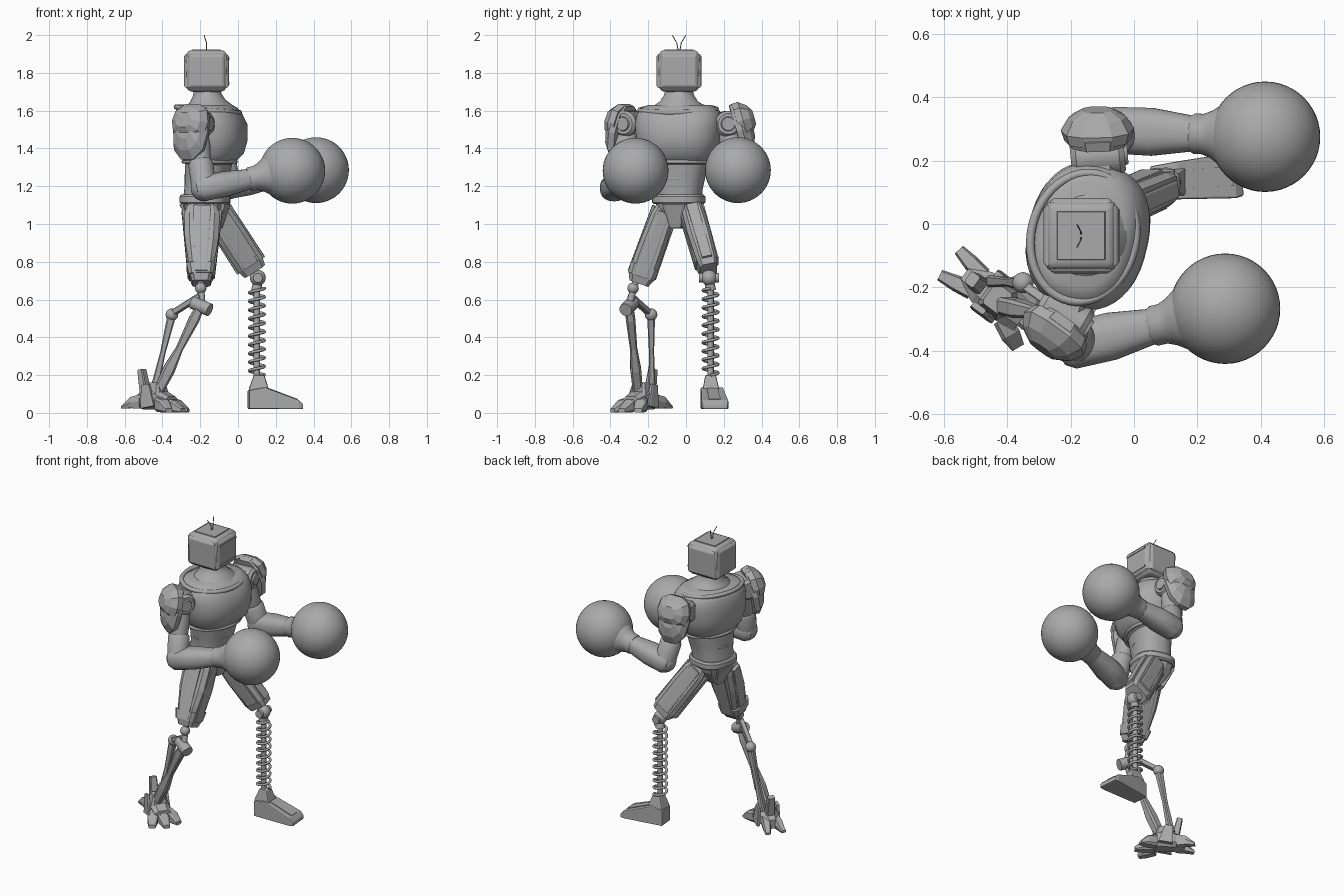
import bpy, bmesh, math
from mathutils import Vector as V

old = bpy.data.objects.get("Cube")
if old:
    bpy.data.objects.remove(old)

GREY = bpy.data.materials.new("plain grey")
GREY.use_nodes = True
GREY.diffuse_color = (0.4, 0.4, 0.4, 1)
GREY.node_tree.nodes["Principled BSDF"].inputs["Base Color"].default_value = (0.4, 0.4, 0.4, 1)

UP, X, FACE = V((0, 0, 1)), V((1, 0, 0)), V((0.97, -0.23, 0))


def finish(name, bm, smooth=True, bevel=0):
    bmesh.ops.recalc_face_normals(bm, faces=bm.faces)
    me = bpy.data.meshes.new(name)
    bm.to_mesh(me)
    bm.free()
    ob = bpy.data.objects.new(name, me)
    bpy.context.collection.objects.link(ob)
    me.materials.append(GREY)
    if bevel:
        mod = ob.modifiers.new("Bevel", 'BEVEL')
        mod.width, mod.segments = bevel, 2
    if smooth:
        bpy.ops.object.select_all(action='DESELECT')
        ob.select_set(True)
        bpy.context.view_layer.objects.active = ob
        bpy.ops.object.shade_smooth_by_angle(angle=math.radians(35))
    return ob


def loft(name, p0, p1, secs, n=32, power=2, hint=X, smooth=True, bevel=0):
    """Skin rings (t, half_a, half_b, offset along hint) on the line p0-p1."""
    p0, p1 = V(p0), V(p1)
    d = (p1 - p0).normalized()
    a = (V(hint) - d * d.dot(V(hint))).normalized()
    b = d.cross(a)
    bm, rings = bmesh.new(), []
    for t, ra, rb, *off in secs:
        c = p0.lerp(p1, t) + a * (off[0] if off else 0)
        ring = []
        for i in range(n):
            w = (i + 0.5) * math.tau / n
            u, v = (math.copysign(abs(q) ** (2 / power), q) for q in (math.cos(w), math.sin(w)))
            ring.append(bm.verts.new(c + a * u * ra + b * v * rb))
        rings.append(ring)
    for r, s in zip(rings, rings[1:]):
        for i in range(n):
            j = (i + 1) % n
            bm.faces.new((r[i], r[j], s[j], s[i]))
    bm.faces.new(rings[0])
    bm.faces.new(rings[-1])
    return finish(name, bm, smooth, bevel)


def rod(name, p0, p1, r, r2=None, n=16):
    return loft(name, p0, p1, [(0, r, r), (1, r2 or r, r2 or r)], n, hint=(0.3, 0.5, 0.2))


def block(name, p0, p1, a, b, a2=None, b2=None, hint=X, n=8, bevel=0):
    """Chamfered (n=8) or square (n=4) bar."""
    return loft(name, p0, p1, [(0, a, b), (1, a2 or a, b2 or b)], n, 6 if n == 8 else 200, hint, False, bevel)


def ball(name, c, r):
    bm = bmesh.new()
    bmesh.ops.create_uvsphere(bm, u_segments=48, v_segments=24, radius=r)
    bmesh.ops.translate(bm, verts=bm.verts, vec=c)
    return finish(name, bm)


def wire(name, pts, r):
    cu = bpy.data.curves.new(name, 'CURVE')
    cu.dimensions, cu.bevel_depth, cu.bevel_resolution = '3D', r, 2
    cu.use_fill_caps = True
    sp = cu.splines.new('POLY')
    sp.points.add(len(pts) - 1)
    for p, q in zip(sp.points, pts):
        p.co = (*q, 1)
    cu.materials.append(GREY)
    ob = bpy.data.objects.new(name, cu)
    bpy.context.collection.objects.link(ob)
    return ob


def oval(name, c, ra, rb, r, tilt=0):
    side = UP.cross(FACE)
    pts = [V(c) + FACE * ra * math.cos(w) + side * rb * math.sin(w) + UP * tilt * math.cos(w)
           for w in (i * math.tau / 48 for i in range(48))]
    wire(name, pts, r).data.splines[0].use_cyclic_u = True


# Head: rounded box, raised panels, vents, antennae
H = V((-0.167, -0.037, 1.81))
loft("head", H - UP * 0.11, H + UP * 0.11,
     [(0, .085, .085), (.07, .105, .105), (.9, .109, .109), (1, .092, .092)], 4, 200, X, True, 0.012)
for name, d in (("front", (0, -1, 0)), ("back", (0, 1, 0)), ("left", (1, 0, 0)), ("right", (-1, 0, 0))):
    d = V(d)
    loft("head_panel_" + name, H + d * .1, H + d * .119, [(0, .094, .1), (.6, .088, .096), (1, .078, .084)],
         4, 200, UP, False, 0.004)
for dz in (-.065, .065):
    block("head_vent", H + V((.117, -.085, dz)), H + V((.117, .085, dz)), .006, .006, n=4)
block("head_top_panel", H + UP * .1, H + UP * .115, .08, .08, .075, .075, n=4)
for s in (-1, 1):
    wire("antenna", [H + V((0, s * .005, .11)), H + V((0, s * .012, .15)), H + V((-.012, s * .035, .188))], .0025)

# Torso
loft("neck", (-.155, -.037, 1.58), (-.165, -.037, 1.72),
     [(0, .15, .18), (.25, .135, .15), (.5, .095, .1), (.75, .075, .078), (1, .07, .072)], hint=FACE)
loft("chest", (-.145, -.038, 1.31), (-.145, -.038, 1.63),
     [(0, .11, .15, -.01), (.06, .13, .175, -.005), (.2, .17, .205), (.42, .19, .225), (.68, .187, .232),
      (.85, .17, .225, -.01), (.95, .15, .2, -.015), (1, .125, .165, -.015)], 40, 2.4, FACE)
oval("collar", (-.16, -.042, 1.605), .165, .205, .014, -.015)
oval("chest_hem", (-.15, -.038, 1.33), .136, .18, .011)
loft("abdomen", (-.175, -.04, 1.13), (-.155, -.035, 1.34),
     [(0, .112, .125), (.25, .11, .125), (.6, .115, .14), (1, .12, .16)], 32, 2.4, FACE)
oval("waist_seam", (-.165, -.038, 1.24), .112, .133, .006)
loft("belt", (-.175, -.038, 1.105), (-.175, -.038, 1.155),
     [(0, .122, .128), (.2, .13, .138), (.8, .13, .138), (1, .122, .128)], 32, 2.6, FACE)
loft("pelvis", (-.165, -.04, .98), (-.175, -.038, 1.11),
     [(0, .05, .04), (.35, .085, .07), (.75, .11, .11), (1, .118, .12)], 12, 2.6, FACE, False)
for s in (1, -1):
    block("groin_plate", V((-.165, -.04, .985)) + FACE * s * .06, V((-.175, -.038, 1.11)) + FACE * s * .11,
          .02, .03, .02, .065, FACE)

# Arms: shoulder, elbow, glove, shoulder axle, pad centre, pad normal
ARMS = [
    ("left", (-.115, .215, 1.53), (-.05, .295, 1.2), (.413, .275, 1.285), (1, .1, 0), (-.115, .285, 1.495), (-.03, 1, .28)),
    ("right", (-.225, -.29, 1.53), (-.18, -.38, 1.19), (.287, -.267, 1.282), (.86, -.5, 0), (-.245, -.335, 1.485), (-.58, -.8, .22)),
]
for side, sh, el, gl, ax, pad, nrm in ARMS:
    sh, el, gl, pad = V(sh), V(el), V(gl), V(pad)
    ax, nrm = V(ax).normalized(), V(nrm).normalized()
    loft(side + "_shoulder", sh - ax * .085, sh + ax * .085,
         [(0, .05, .05), (.1, .068, .068), (.9, .068, .068), (1, .055, .055)], hint=UP)
    rod(side + "_shoulder_cap", sh + ax * .08, sh + ax * .095, .04, .035, 24)
    block(side + "_shoulder_link", sh + (V((-.145, -.038, 1.53)) - sh) * .5, sh, .06, .06, hint=UP)
    loft(side + "_upper_arm", sh + (el - sh) * .05, el,
         [(0, .058, .058), (.3, .064, .064), (.55, .056, .056), (.6, .066, .066), (1, .066, .066)], 24)
    ball(side + "_elbow", el, .07)
    loft(side + "_forearm", el - (gl - el) * .1, gl,
         [(0, .045, .055), (.06, .068, .074), (.3, .068, .076), (.56, .054, .056), (.7, .054, .054)], 24, 2.4, UP)
    loft(side + "_glove_cuff", el, gl,
         [(.5, .058, .058), (.52, .064, .064), (.58, .064, .064), (.64, .076, .076), (.72, .103, .103), (.8, .12, .12)], 40, hint=UP)
    ball(side + "_glove", gl, .174)
    loft(side + "_shoulder_pad", pad - nrm * .02, pad + nrm * .07,
         [(0, .15, .1), (.35, .155, .112), (.75, .12, .09, .01), (1, .07, .05, .02)], 10, 2.3, UP, False)
    loft(side + "_pad_crest", pad - nrm * .02 + UP * .05, pad + nrm * .078 + UP * .05,
         [(0, .1, .105), (.35, .105, .116), (.75, .075, .092), (1, .04, .05)], 10, 2.5, UP, False)


# Thighs: faceted core with raised rails on every side
def thigh(side, hip, knee, secs, hint):
    hip, knee = V(hip), V(knee)
    loft(side + "_thigh", hip, knee, secs, 8, 5, hint, False)
    d = (knee - hip).normalized()
    a = (V(hint) - d * d.dot(V(hint))).normalized()
    b = d.cross(a)
    (_, a0, b0), (_, a1, b1) = secs[1], secs[-2]
    for s in (1, -1):
        block(side + "_thigh_rail", hip.lerp(knee, .15) + a * s * a0, hip.lerp(knee, .92) + a * s * a1,
              .01, b0 * .5, .01, b1 * .5, a)
        block(side + "_thigh_plate", hip.lerp(knee, .12) + b * s * b0, hip.lerp(knee, .9) + b * s * b1,
              a0 * .5, .009, a1 * .55, .009, a)


thigh("right", (-.19, -.09, 1.13), (-.195, -.25, .685),
      [(0, .06, .045), (.2, .098, .065), (.5, .092, .072), (.72, .075, .074), (.92, .062, .07), (1, .05, .055)], X)
block("right_knee_band", (-.197, -.218, .775), (-.196, -.238, .72), .078, .08, .066, .075)
thigh("left", (-.15, .015, 1.12), (.085, .12, .755),
      [(0, .05, .05), (.2, .075, .06), (.5, .08, .064), (.9, .078, .056), (1, .066, .048)], (.8, 0, .5))

# Left leg: spring shin and wedge foot
ball("left_knee", (.105, .122, .715), .042)
rod("left_knee_bolt", (.105, .07, .715), (.105, .174, .715), .025)
rod("spring_cap", (.1, .13, .65), (.103, .126, .69), .03, .024)
rod("spring_core", (.1, .13, .18), (.1, .13, .67), .017)
TURNS, STEPS = 10, 24
wire("spring", [V((.1 + .04 * math.cos(k * math.tau / STEPS), .13 + .04 * math.sin(k * math.tau / STEPS),
                   .2 + .46 * k / (TURNS * STEPS))) for k in range(TURNS * STEPS + 1)], .008)
block("left_ankle", (.11, .132, .12), (.112, .13, .2), .055, .045, .028, .028, n=4, bevel=.006)
loft("left_foot", (.055, .13, .02), (.34, .155, .02),
     [(0, .05, .052, .05), (.3, .058, .06, .058), (.4, .052, .062, .052), (.92, .024, .072, .024), (1, .012, .066, .012)],
     4, 200, UP, False, .006)
block("left_foot_ridge", (.13, .137, .13), (.31, .152, .067), .012, .028, .008, .032, UP, 4)

# Right leg: knee bolt, twin struts
ball("right_knee", (-.197, -.28, .66), .03)
rod("right_knee_pin", (-.197, -.265, .7), (-.192, -.298, .58), .018)
rod("right_knee_bolt", (-.24, -.28, .585), (-.15, -.32, .545), .036, n=12)
loft("right_shin", (-.2, -.3, .56), (-.42, -.255, .12),
     [(0, .022, .022), (.15, .03, .026), (.5, .02, .02), (.75, .034, .03), (1, .028, .028)], 8, 4, smooth=False)
block("right_knee_fork", (-.2, -.295, .62), (-.35, -.19, .525), .016, .016, hint=UP)
ball("right_rear_joint", (-.35, -.185, .52), .033)
loft("right_rear_strut", (-.35, -.185, .52), (-.445, -.18, .12),
     [(0, .024, .022), (.5, .015, .014), (1, .022, .02)], 8, 4, smooth=False)

# Right foot: jointed claw with splayed toes
A, FWD = V((-.43, -.235, 0)), V((.8, -.6, 0))
SIDE = UP.cross(FWD)
loft("right_foot", A - FWD * .13, A + FWD * .1,
     [(0, .03, .035, .06), (.3, .055, .06, .07), (.6, .06, .065, .075), (1, .04, .055, .05)], 8, 3, UP, False)
block("right_ankle", A + UP * .09, A + UP * .16, .055, .06, .035, .04, FWD)
for s in (-1, 0, 1):
    root, tip = A + FWD * .05 + SIDE * s * .045, A + FWD * (.175 - .03 * abs(s)) + SIDE * s * .085
    loft("right_toe", root, tip, [(0, .04, .03, .045), (.55, .034, .033, .035), (1, .012, .022, .013)], 8, 4, UP, False)
for s in (-1, 1):
    loft("right_heel_claw", A - FWD * .08 + SIDE * s * .03, A - FWD * .19 + SIDE * s * .05,
         [(0, .04, .028, .06), (.5, .032, .026, .055), (1, .008, .018, .03)], 6, 4, UP, False)
    block("right_ankle_guard", A + SIDE * s * .065 - FWD * .01 + UP * .03, A + SIDE * s * .06 - FWD * .03 + UP * .15,
          .045, .012, .025, .01, FWD)
block("right_heel_fin", A - FWD * .07 + UP * .09, A - FWD * .1 + UP * .23, .025, .03, .018, .022, FWD)
